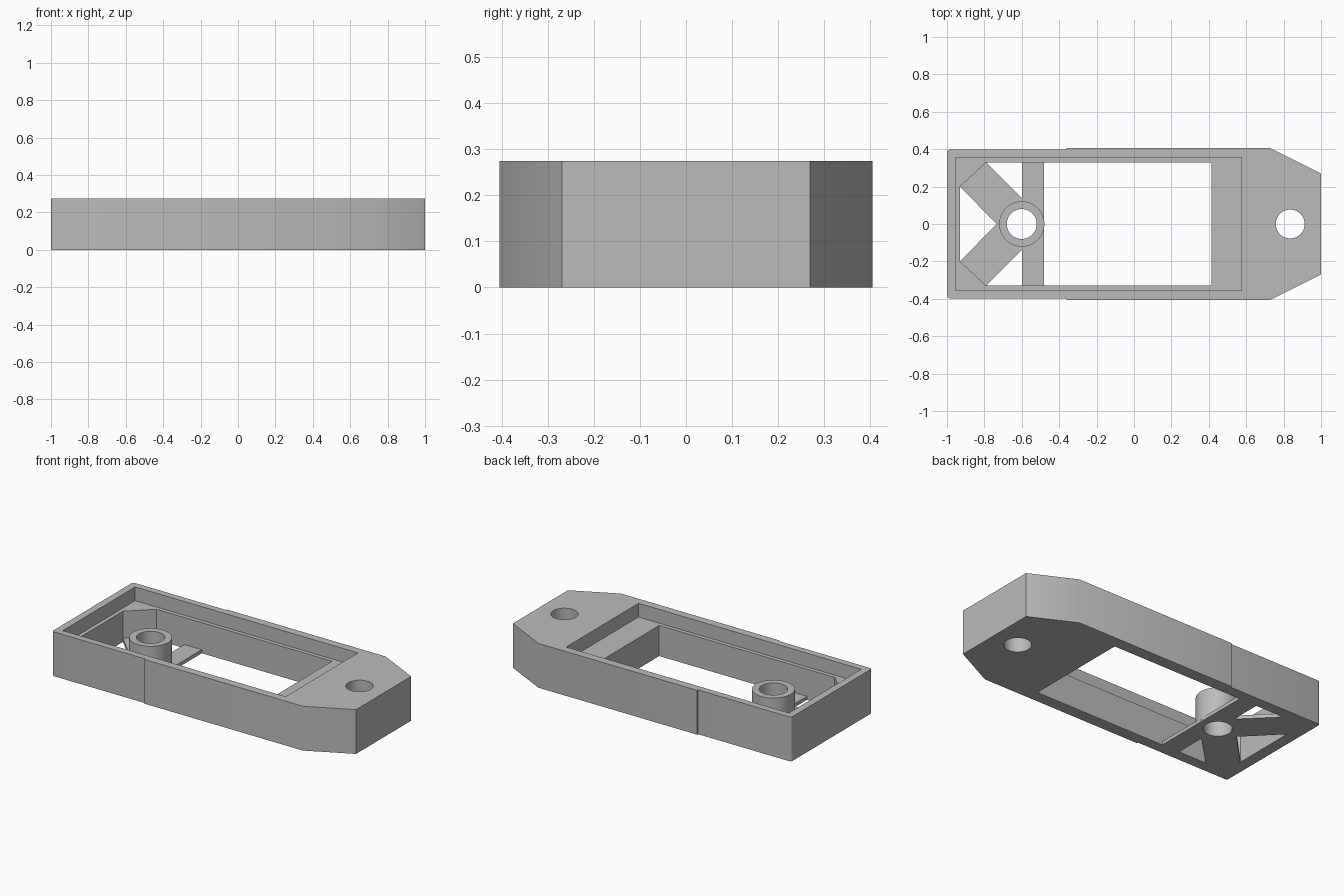
import bpy, bmesh
from math import sin, cos, pi, radians

cube = bpy.data.objects.get("Cube")
if cube:
    bpy.data.objects.remove(cube, do_unlink=True)

HEIGHT, LEDGE, FLOOR = 0.275, 0.19, 0.022
BOSS_X, HOLE_X = -0.6, 0.835

grey = bpy.data.materials.new("plain grey")
grey.use_nodes = True
grey.diffuse_color = (0.5, 0.5, 0.5, 1)
grey.node_tree.nodes["Principled BSDF"].inputs["Base Color"].default_value = grey.diffuse_color


def prism(name, points, z0, z1):
    """Extrude a counter-clockwise outline from z0 to z1."""
    bm = bmesh.new()
    base = bm.faces.new([bm.verts.new((x, y, z0)) for x, y in points])
    top = bmesh.ops.extrude_face_region(bm, geom=[base])["geom"]
    moved = [v for v in top if isinstance(v, bmesh.types.BMVert)]
    bmesh.ops.translate(bm, verts=moved, vec=(0, 0, z1 - z0))
    bmesh.ops.recalc_face_normals(bm, faces=bm.faces)
    mesh = bpy.data.meshes.new(name)
    bm.to_mesh(mesh)
    bm.free()
    mesh.materials.append(grey)
    obj = bpy.data.objects.new(name, mesh)
    bpy.context.collection.objects.link(obj)
    return obj


def rect(x0, x1, y):
    return [(x0, -y), (x1, -y), (x1, y), (x0, y)]


def circle(x, r, n=64):
    return [(x + r * cos(2 * pi * i / n), r * sin(2 * pi * i / n)) for i in range(n)]


def mirrored(half):
    """Complete an outline given its front half, left to right."""
    return half + [(x, -y) for x, y in reversed(half)]


def combine(target, tool, operation="DIFFERENCE"):
    mod = target.modifiers.new(operation, "BOOLEAN")
    mod.operation, mod.solver, mod.object = operation, "EXACT", tool
    bpy.context.view_layer.objects.active = target
    bpy.ops.object.modifier_apply(modifier=mod.name)
    bpy.data.objects.remove(tool, do_unlink=True)


# Outer body: rounded left corners, small side step, tapered right end
R, SIDE = 0.015, 0.397
corner = [(-1 + R - R * cos(a), -SIDE + R - R * sin(a))
          for a in (i * pi / 8 for i in range(5))]
body = prism("housing", mirrored(corner + [
    (-0.36, -SIDE), (-0.36, -0.405), (0.73, -0.405), (1, -0.27)]), 0, HEIGHT)

# Lid recess, inner cavity with filled corners, and main window
combine(body, prism("recess", rect(-0.955, 0.575, 0.355), LEDGE, 0.4))
combine(body, prism("cavity", mirrored(
    [(-0.93, -0.2), (-0.79, -0.33), (0.415, -0.33)]), FLOOR, 0.3))
combine(body, prism("window", rect(-0.48, 0.415, 0.33), -0.1, 0.1))

# Triangular floor openings that leave the diagonal struts
combine(body, prism("end_gap", [(-0.93, -0.2), (-0.735, 0), (-0.93, 0.2)], -0.1, 0.1))
for s in (-1, 1):
    combine(body, prism("side_gap", [
        (-0.79, s * 0.33), (-0.6, s * 0.33), (-0.6, s * 0.14)], -0.1, 0.1))

# Screw boss and the two round holes
combine(body, prism("boss", circle(BOSS_X, 0.121), 0.01, LEDGE + 0.003), "UNION")
combine(body, prism("boss_hole", circle(BOSS_X, 0.08), -0.1, 0.4))
combine(body, prism("end_hole", circle(HOLE_X, 0.077), -0.1, 0.4))

# Smooth round walls, keep hard corners crisp
bpy.ops.object.select_all(action="DESELECT")
body.select_set(True)
bpy.context.view_layer.objects.active = body
bpy.ops.object.shade_smooth_by_angle(angle=radians(30))
